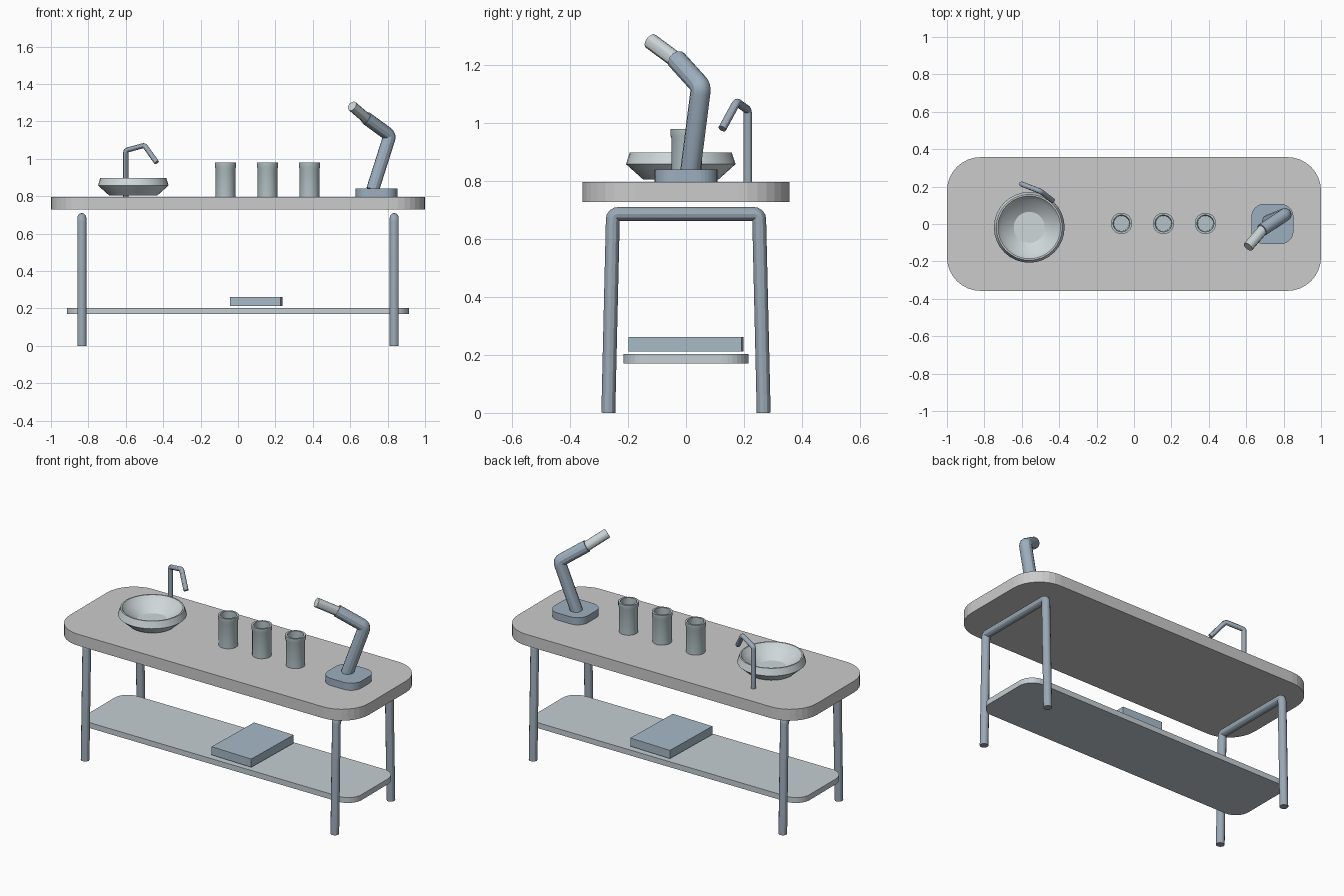
import bpy, bmesh, math
from mathutils import Vector

if "Cube" in bpy.data.objects:
    bpy.data.objects.remove(bpy.data.objects["Cube"])


def material(name, rgb):
    m = bpy.data.materials.new(name)
    m.diffuse_color = (*rgb, 1)
    m.use_nodes = True
    m.node_tree.nodes["Principled BSDF"].inputs["Base Color"].default_value = m.diffuse_color
    return m


STEEL = material("steel", (0.33, 0.40, 0.47))
BLUE = material("slate_blue", (0.34, 0.43, 0.52))
BOOK = material("dusty_blue", (0.38, 0.49, 0.58))
PALE = material("pale_grey_blue", (0.56, 0.62, 0.65))
CERAMIC = material("ceramic", (0.62, 0.68, 0.70))
TEAL = material("grey_teal", (0.46, 0.55, 0.57))


def finish(ob, mat, smooth=False):
    if mat:
        ob.data.materials.append(mat)
    bpy.ops.object.select_all(action='DESELECT')
    ob.select_set(True)
    bpy.context.view_layer.objects.active = ob
    if ob.type == 'CURVE':
        bpy.ops.object.convert(target='MESH')
    if smooth:
        bpy.ops.object.shade_smooth_by_angle(angle=math.radians(30))
    return bpy.context.view_layer.objects.active


def mesh_object(name, bm):
    bmesh.ops.recalc_face_normals(bm, faces=bm.faces)
    me = bpy.data.meshes.new(name)
    bm.to_mesh(me)
    bm.free()
    ob = bpy.data.objects.new(name, me)
    bpy.context.collection.objects.link(ob)
    return ob


def slab(name, center, size, z0, z1, radius, mat, segs=8):
    """Flat plate with rounded plan corners."""
    bm = bmesh.new()
    hx, hy = size[0] / 2 - radius, size[1] / 2 - radius
    verts = []
    for i, (sx, sy) in enumerate([(1, 1), (-1, 1), (-1, -1), (1, -1)]):
        for k in range(segs + 1 if radius else 1):
            a = math.pi / 2 * (i + k / segs)
            verts.append(bm.verts.new((sx * hx + radius * math.cos(a),
                                       sy * hy + radius * math.sin(a), z0)))
    face = bm.faces.new(verts)
    top = bmesh.ops.extrude_face_region(bm, geom=[face])["geom"]
    bmesh.ops.translate(bm, vec=(0, 0, z1 - z0),
                        verts=[g for g in top if isinstance(g, bmesh.types.BMVert)])
    ob = mesh_object(name, bm)
    ob.location = (center[0], center[1], 0)
    return finish(ob, mat)


def lathe(name, profile, center, mat, sides=32):
    """Turn an (r, z) profile around the vertical axis."""
    bm = bmesh.new()
    vs = [bm.verts.new((r, 0, z)) for r, z in profile]
    es = [bm.edges.new(p) for p in zip(vs, vs[1:])]
    bmesh.ops.spin(bm, geom=vs + es, cent=(0, 0, 0), axis=(0, 0, 1),
                   angle=math.tau, steps=sides)
    bmesh.ops.remove_doubles(bm, verts=bm.verts, dist=1e-5)
    ob = mesh_object(name, bm)
    ob.location = (center[0], center[1], 0)
    return finish(ob, mat, True)


def tube(name, points, radius, mat, fillet=0.02):
    """Capped round tube along a path with slightly rounded bends."""
    pts = [Vector(p) for p in points]
    path = [pts[0]]
    for a, b, c in zip(pts, pts[1:], pts[2:]):
        p, q = b + (a - b).normalized() * fillet, b + (c - b).normalized() * fillet
        path += [p.lerp(b, t).lerp(b.lerp(q, t), t) for t in (0, 0.25, 0.5, 0.75, 1)]
    path.append(pts[-1])
    cu = bpy.data.curves.new(name, 'CURVE')
    cu.dimensions = '3D'
    cu.bevel_depth = radius
    cu.bevel_resolution = 4
    cu.use_fill_caps = True
    sp = cu.splines.new('POLY')
    sp.points.add(len(path) - 1)
    for sp_pt, p in zip(sp.points, path):
        sp_pt.co = (*p, 1)
    ob = bpy.data.objects.new(name, cu)
    bpy.context.collection.objects.link(ob)
    return finish(ob, mat, True)


# Counter top and lower shelf
slab("table_top", (0, 0), (2.0, 0.715), 0.728, 0.797, 0.18, None)
slab("lower_shelf", (0, 0), (1.83, 0.432), 0.17, 0.203, 0.09, PALE)

# Bent tube leg frames, one at each end
for side, x in (("left", -0.835), ("right", 0.835)):
    tube(side + "_leg_frame", [(x, -0.268, 0), (x, -0.252, 0.686),
                               (x, 0.252, 0.686), (x, 0.268, 0)], 0.024, STEEL)

# Box lying on the shelf
box = slab("shelf_box", (0.098, 0), (0.27, 0.39), 0.212, 0.262, 0, BOOK)
box.rotation_euler.z = -0.028

# Wash basin with tap
lathe("basin", [(0, 0.805), (0.13, 0.805), (0.189, 0.858), (0.176, 0.898),
                (0.168, 0.898), (0.147, 0.868), (0.083, 0.825), (0, 0.825)],
      (-0.56, -0.018), CERAMIC)
tube("tap", [(-0.60, 0.213, 0.79), (-0.60, 0.213, 1.045),
             (-0.50, 0.175, 1.072), (-0.435, 0.125, 0.98)], 0.014, STEEL, 0.012)

# Row of three cups
for i in range(3):
    lathe(f"cup_{i + 1}", [(0, 0.797), (0.053, 0.797), (0.053, 0.945), (0.057, 0.957),
                           (0.057, 0.979), (0.045, 0.979), (0.041, 0.82), (0, 0.82)],
          (-0.067 + i * 0.2245, 0.003), TEAL, 24)

# Jointed lamp: base, bent arm, pale head
slab("lamp_base", (0.74, 0), (0.225, 0.216), 0.797, 0.84, 0.07, BLUE)
tube("lamp_arm", [(0.72, 0.015, 0.835), (0.812, 0.052, 1.125), (0.685, -0.032, 1.218)],
     0.035, BLUE)
tube("lamp_head", [(0.70, -0.018, 1.205), (0.61, -0.122, 1.282)], 0.028, CERAMIC)
